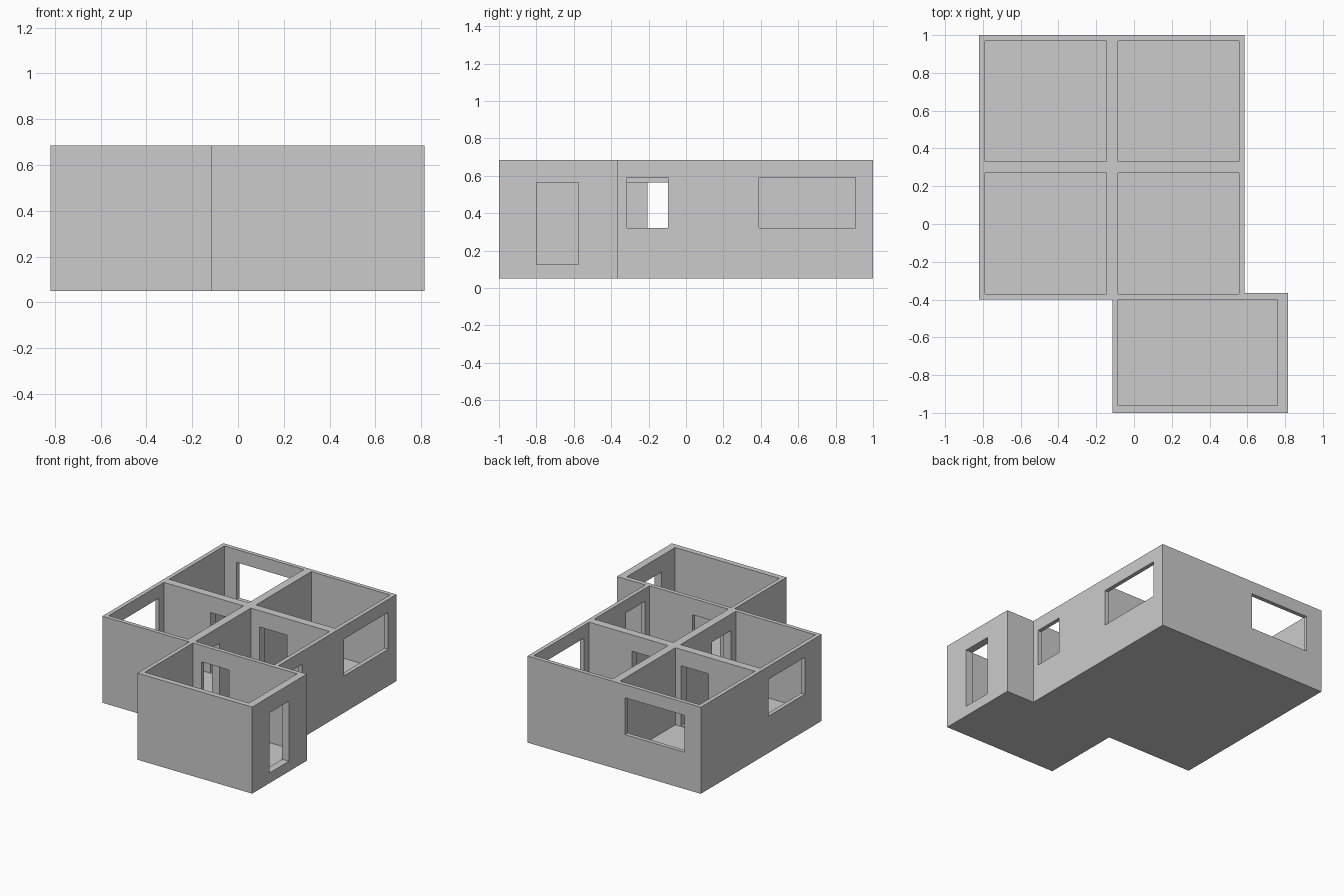
import bpy

if "Cube" in bpy.data.objects:
    bpy.data.objects.remove(bpy.data.objects["Cube"])

BASE, FLOOR, TOP = 0.05, 0.12, 0.685
WIN = (0.32, 0.59)      # window sill and head heights
DOOR = (0.125, 0.565)   # door threshold and head heights


def box(name, xr, yr, zr):
    mid = [(a + b) / 2 for a, b in (xr, yr, zr)]
    bpy.ops.mesh.primitive_cube_add(size=1, location=mid)
    ob = bpy.context.object
    ob.name = name
    ob.scale = [b - a for a, b in (xr, yr, zr)]
    bpy.ops.object.transform_apply(location=True, rotation=False, scale=True)
    return ob


def boolean(target, other, op):
    mod = target.modifiers.new(op.lower(), 'BOOLEAN')
    mod.operation = op
    mod.solver = 'EXACT'
    mod.object = other
    bpy.context.view_layer.objects.active = target
    bpy.ops.object.modifier_apply(modifier=mod.name)
    bpy.data.objects.remove(other, do_unlink=True)


def cut(xr, yr, zr):
    boolean(house, box("cutter", xr, yr, zr), 'DIFFERENCE')


# Outer masses: main block and projecting entrance block
house = box("house_walls", (-0.82, 0.585), (-0.40, 1.0), (BASE, TOP))
boolean(house, box("entrance_block", (-0.115, 0.815), (-1.0, -0.365), (BASE, TOP)), 'UNION')

# Four square rooms, open at the top
for xr in ((-0.79, -0.145), (-0.085, 0.555)):
    for yr in ((-0.37, 0.27), (0.33, 0.97)):
        cut(xr, yr, (FLOOR, 0.9))

# Entrance room
cut((-0.085, 0.76), (-0.96, -0.40), (FLOOR, 0.9))

# Windows: right wall (two), left wall, back wall
cut((0.52, 0.65), (0.39, 0.905), WIN)
cut((0.52, 0.65), (-0.315, -0.095), WIN)
cut((-0.9, -0.75), (-0.205, 0.215), WIN)
cut((-0.69, -0.205), (0.94, 1.05), WIN)

# Entrance door and interior doors
cut((0.72, 0.9), (-0.80, -0.575), DOOR)
cut((-0.015, 0.208), (-0.45, -0.32), DOOR)
cut((-0.015, 0.208), (0.24, 0.36), DOOR)
cut((-0.414, -0.192), (0.24, 0.36), DOOR)
cut((-0.18, -0.05), (-0.315, -0.092), DOOR)
